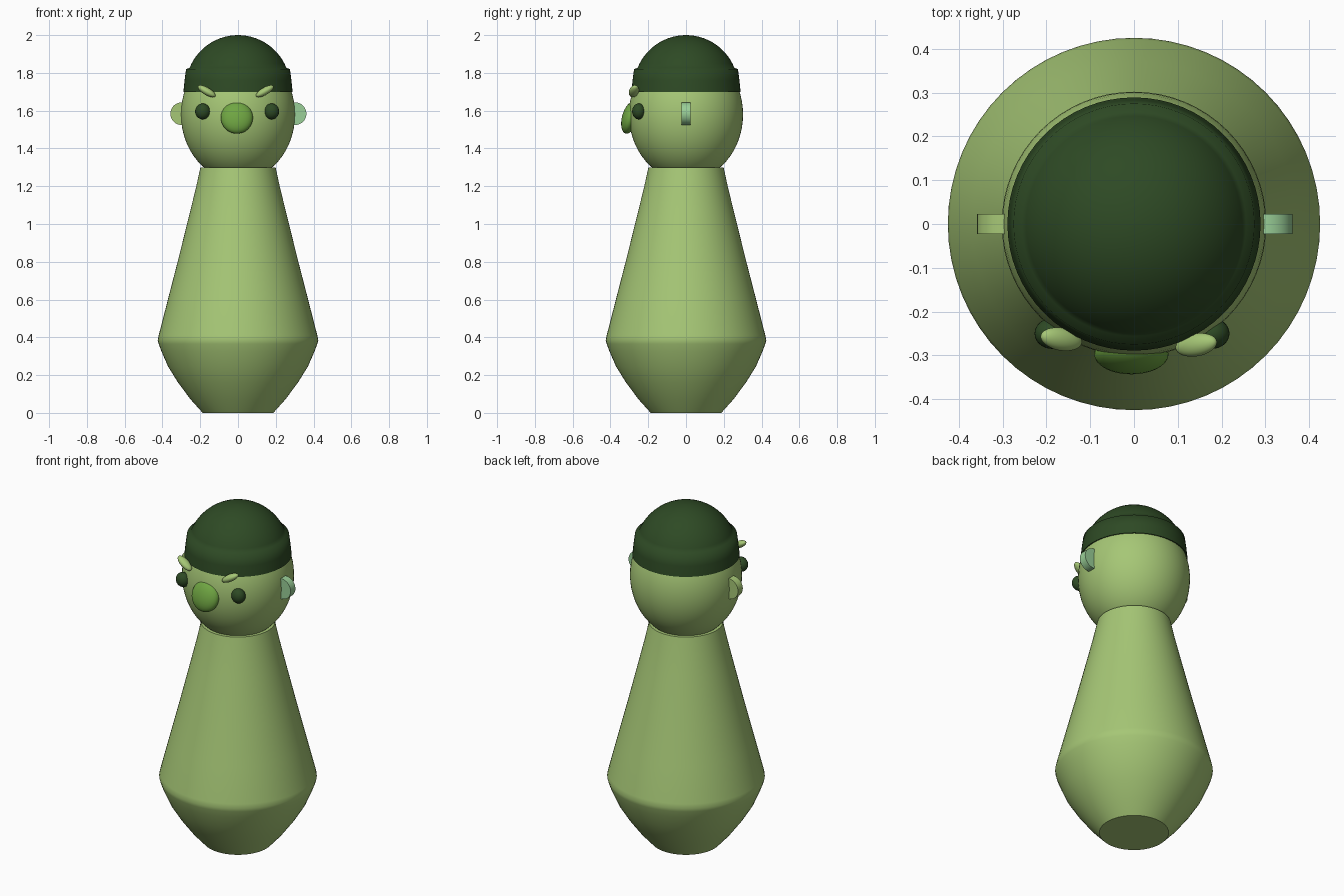
import bpy, bmesh, math
from math import radians, cos, sin, pi

if "Cube" in bpy.data.objects:
    bpy.data.objects.remove(bpy.data.objects["Cube"])


def material(name, rgb):
    m = bpy.data.materials.new(name)
    m.diffuse_color = (*rgb, 1)
    m.use_nodes = True
    m.node_tree.nodes["Principled BSDF"].inputs["Base Color"].default_value = m.diffuse_color
    return m


SKIN = material("light green", (0.38, 0.57, 0.18))
DARK = material("dark green", (0.027, 0.068, 0.018))
NOSE = material("mid green", (0.16, 0.38, 0.055))
MINT = material("mint green", (0.32, 0.62, 0.31))


def finish(name, bm, mat, angle):
    bmesh.ops.recalc_face_normals(bm, faces=bm.faces)
    me = bpy.data.meshes.new(name)
    bm.to_mesh(me)
    bm.free()
    me.materials.append(mat)
    ob = bpy.data.objects.new(name, me)
    bpy.context.collection.objects.link(ob)
    bpy.ops.object.select_all(action='DESELECT')
    ob.select_set(True)
    bpy.context.view_layer.objects.active = ob
    bpy.ops.object.shade_smooth_by_angle(angle=radians(angle))
    return ob


def lathe(name, profile, mat, angle=40, n=64):
    """Spin (radius, height) points round z and cap both ends."""
    bm = bmesh.new()
    rings = [[bm.verts.new((r * cos(2 * pi * i / n), r * sin(2 * pi * i / n), z))
              for i in range(n)] for r, z in profile]
    for a, b in zip(rings, rings[1:]):
        for i in range(n):
            j = (i + 1) % n
            bm.faces.new((a[i], a[j], b[j], b[i]))
    bm.faces.new(rings[0][::-1])
    bm.faces.new(rings[-1])
    return finish(name, bm, mat, angle)


def ball(name, loc, radii, mat, rot=(0, 0, 0), n=32):
    bm = bmesh.new()
    bmesh.ops.create_uvsphere(bm, u_segments=n, v_segments=n // 2, radius=1)
    bmesh.ops.scale(bm, vec=radii, verts=bm.verts)
    ob = finish(name, bm, mat, 60)
    ob.location = loc
    ob.rotation_euler = [radians(a) for a in rot]
    return ob


def disc(name, loc, radius, depth, mat):
    bm = bmesh.new()
    bmesh.ops.create_cone(bm, cap_ends=True, segments=40, radius1=radius,
                          radius2=radius, depth=depth)
    ob = finish(name, bm, mat, 40)
    ob.location = loc
    ob.rotation_euler = (pi / 2, 0, 0)
    return ob


# Pear-shaped body
lathe("body", [(0.187, 0), (0.25, 0.07), (0.317, 0.16), (0.37, 0.245),
               (0.405, 0.325), (0.42, 0.365), (0.425, 0.385), (0.42, 0.41),
               (0.37, 0.605), (0.317, 0.81), (0.25, 1.08), (0.222, 1.195),
               (0.199, 1.3)], SKIN)

# Head
ball("head", (0, 0, 1.58), (0.302, 0.302, 0.35), SKIN, n=64)

# Hat: tapered band, narrow ledge, then a dome
dome = [(0.276 * cos(t), 1.724 + 0.276 * sin(t))
        for t in [radians(22 + 67.5 * i / 14) for i in range(15)]]
lathe("hat", [(0.28, 1.70), (0.289, 1.70), (0.283, 1.76), (0.275, 1.82)] + dome,
      DARK, angle=75)

# Face
ball("nose", (-0.006, -0.297, 1.563), (0.085, 0.042, 0.087), NOSE, (-15, 0, 0))
for side, x in (("left", -0.187), ("right", 0.178)):
    ball(side + "_eye", (x, -0.25, 1.596), (0.04, 0.035, 0.042), DARK)
ball("left_brow", (-0.166, -0.263, 1.703), (0.054, 0.026, 0.02), SKIN, (0, 30, -10))
ball("right_brow", (0.142, -0.276, 1.703), (0.054, 0.026, 0.02), SKIN, (0, -30, 10))

# Ears
disc("left_ear", (-0.298, 0, 1.584), 0.06, 0.045, SKIN)
disc("right_ear", (0.302, 0, 1.584), 0.06, 0.045, MINT)
